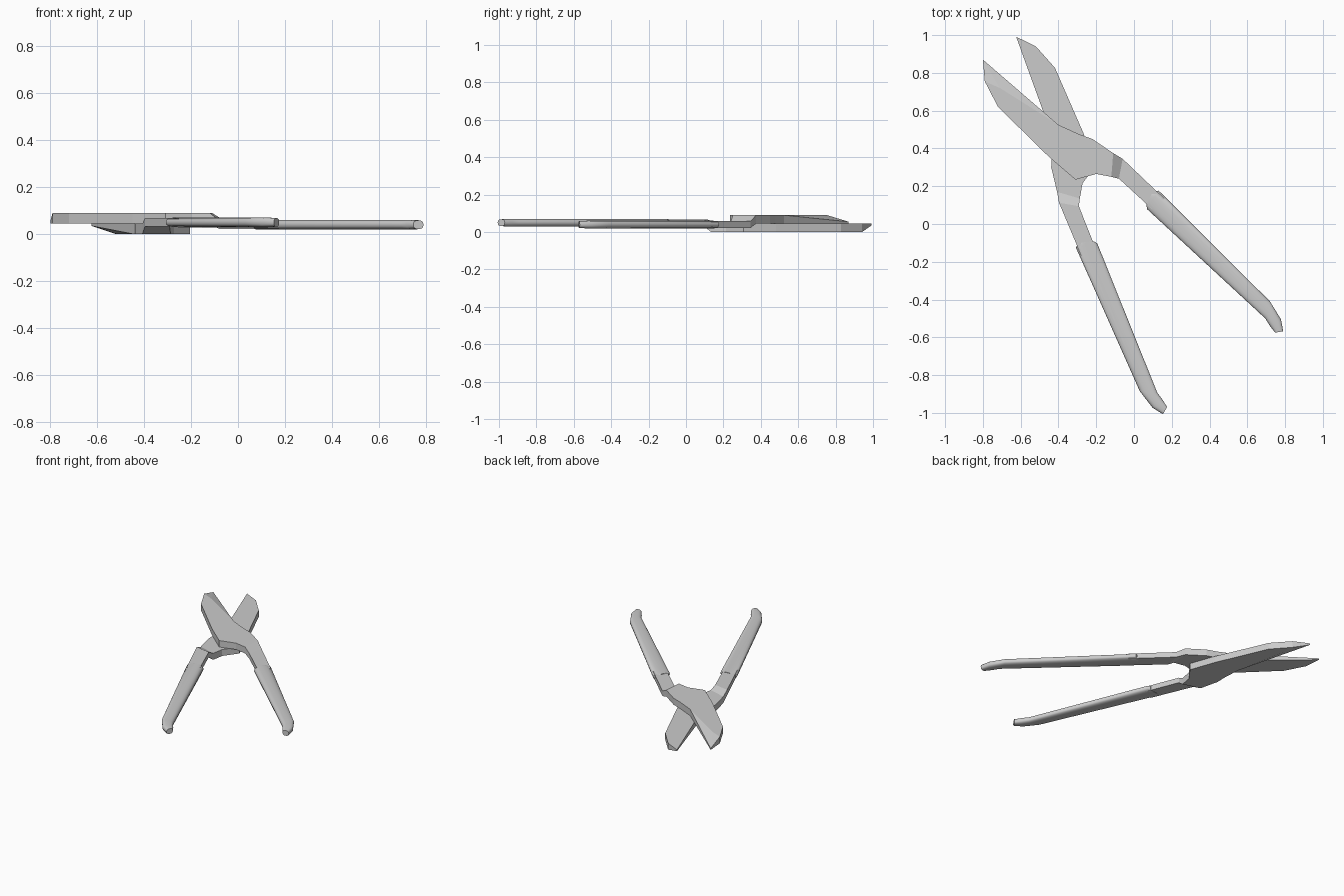
import bpy
import math
from mathutils import Matrix, Vector

cube = bpy.data.objects.get("Cube")
if cube:
    bpy.data.objects.remove(cube, do_unlink=True)

steel = bpy.data.materials.new("light_grey_steel")
steel.use_nodes = True
GREY = (0.6, 0.6, 0.6, 1)
steel.diffuse_color = GREY
steel.node_tree.nodes["Principled BSDF"].inputs["Base Color"].default_value = GREY

MID, TOP = 0.045, 0.09                 # plane where the halves meet, upper face
NECK_LOW, NECK_HIGH = 0.022, 0.06      # handles step back towards the mid plane

# The second half is the first turned over about the long axis of the shears
pivot = Vector((-0.715, 0.935, MID))
axis = Vector((0.567, -0.823, 0))
turn_over = (Matrix.Translation(pivot) @ Matrix.Rotation(math.pi, 4, axis)
             @ Matrix.Translation(-pivot))


def make(name, verts, faces, matrix, smooth=False):
    mesh = bpy.data.meshes.new(name)
    mesh.from_pydata([matrix @ Vector(v) for v in verts], [], faces)
    mesh.materials.append(steel)
    obj = bpy.data.objects.new(name, mesh)
    bpy.context.collection.objects.link(obj)
    bpy.ops.object.select_all(action='DESELECT')
    obj.select_set(True)
    bpy.context.view_layer.objects.active = obj
    bpy.ops.object.mode_set(mode='EDIT')
    bpy.ops.mesh.select_all(action='SELECT')
    bpy.ops.mesh.normals_make_consistent(inside=False)
    bpy.ops.object.mode_set(mode='OBJECT')
    if smooth:
        bpy.ops.object.shade_smooth_by_angle(angle=math.radians(40))


# Blade outline, anticlockwise from the tip; the neck leaves between HEEL and HEEL + 1
OUTLINE = [(-0.80, 0.87), (-0.79, 0.755), (-0.72, 0.62), (-0.45, 0.355),
           (-0.31, 0.235), (-0.20, 0.265), (-0.12, 0.25), (-0.11, 0.375),
           (-0.22, 0.45), (-0.29, 0.475), (-0.40, 0.525)]
HEEL = 6
NECK = [((-0.08, 0.24), (-0.06, 0.345)), ((0.10, 0.075), (0.16, 0.135))]
GROUND_EDGE = (-0.71, 0.72)


def build_blade(name, matrix):
    n = len(OUTLINE)
    verts = [(x, y, MID) for x, y in OUTLINE]
    verts += [(x, y, TOP if i else MID + 0.01) for i, (x, y) in enumerate(OUTLINE)]
    ridge = len(verts)
    verts.append((*GROUND_EDGE, TOP))
    # flat faces, ground cutting bevel and tip facet
    faces = [list(range(n))[::-1], [ridge] + list(range(n + 1, 2 * n)),
             [n, ridge, 2 * n - 1], [n, n + 1, ridge]]
    for i in range(n):
        j = (i + 1) % n
        if i != HEEL:
            faces.append([i, j, n + j, n + i])
    # stepped neck running into the grip
    ring = [HEEL, HEEL + 1, n + HEEL + 1, n + HEEL]
    for inner, outer in NECK:
        k = len(verts)
        verts += [(*inner, NECK_LOW), (*outer, NECK_LOW),
                  (*outer, NECK_HIGH - 0.002), (*inner, NECK_HIGH - 0.002)]
        new = [k, k + 1, k + 2, k + 3]
        for a in range(4):
            b = (a + 1) % 4
            faces.append([ring[a], ring[b], new[b], new[a]])
        ring = new
    faces.append(ring)
    make(name, verts, faces, matrix)


# Grip stations: inner edge and outer edge
GRIP = [((0.065, 0.10), (0.10, 0.17)), ((0.07, 0.078), (0.13, 0.177)),
        ((0.695, -0.50), (0.72, -0.41)), ((0.72, -0.54), (0.778, -0.505)),
        ((0.747, -0.575), (0.79, -0.568))]
SIDES = 20


def build_grip(name, matrix):
    verts, faces = [], []
    for s, (inner, outer) in enumerate(GRIP):
        a, b = Vector(inner), Vector(outer)
        centre, half = (a + b) / 2, (b - a) / 2
        height = 0.018 if s == len(GRIP) - 1 else 0.021
        for i in range(SIDES):
            t = math.tau * i / SIDES
            c, h = math.cos(t), math.sin(t)
            # slightly squared oval section
            u = math.copysign(abs(c) ** 0.75, c)
            v = math.copysign(abs(h) ** 0.75, h)
            p = centre + half * u
            verts.append((p.x, p.y, 0.04 + height * v))
    for s in range(len(GRIP) - 1):
        for i in range(SIDES):
            j = (i + 1) % SIDES
            k = s * SIDES
            faces.append([k + i, k + j, k + SIDES + j, k + SIDES + i])
    faces.append(list(range(SIDES)))
    faces.append(list(range(len(verts) - SIDES, len(verts))))
    make(name, verts, faces, matrix, smooth=True)


for label, matrix in (("upper", Matrix.Identity(4)), ("lower", turn_over)):
    build_blade(label + "_blade", matrix)
    build_grip(label + "_grip", matrix)
